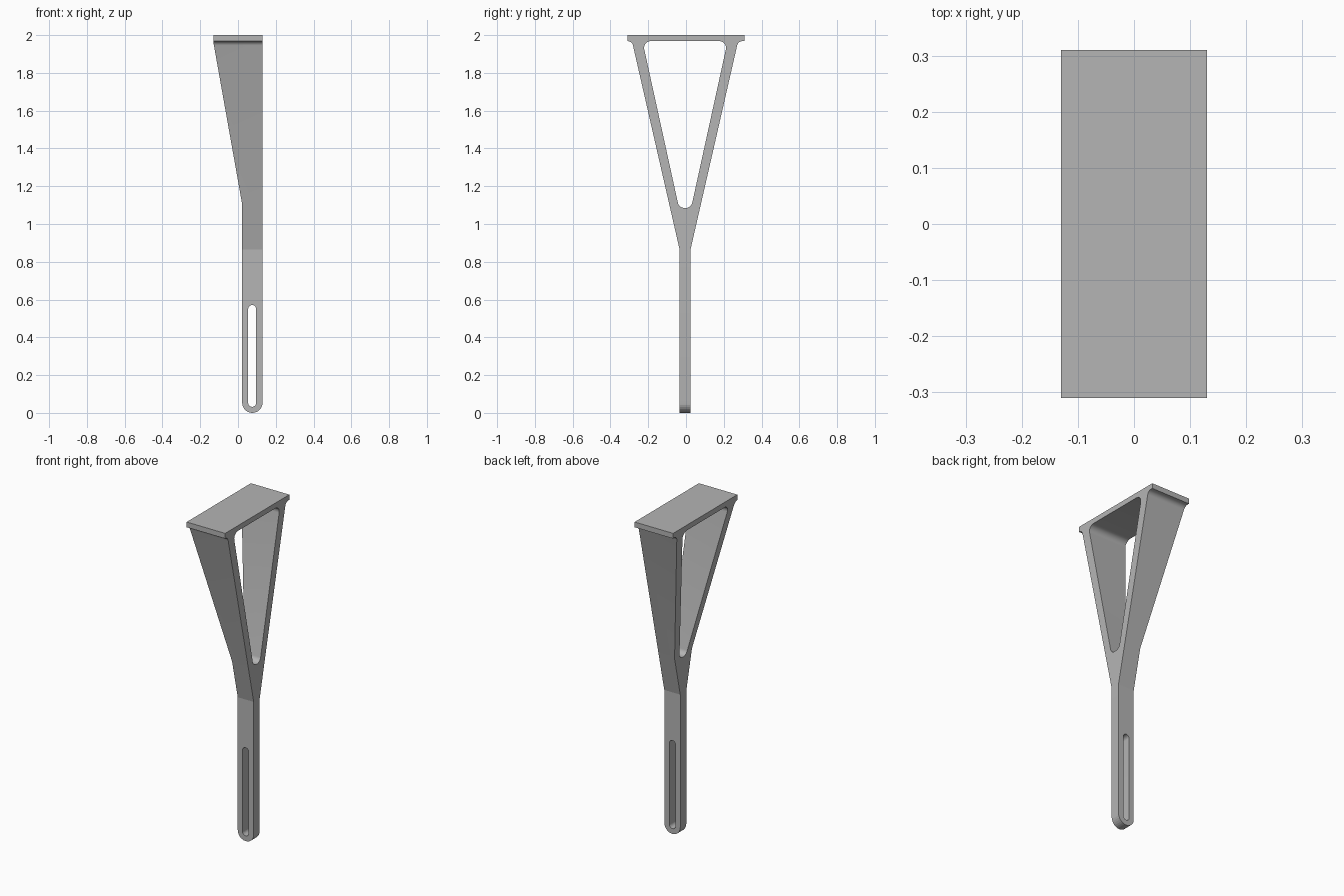
import bpy, bmesh, math
from mathutils import Vector

if "Cube" in bpy.data.objects:
    bpy.data.objects.remove(bpy.data.objects["Cube"], do_unlink=True)

grey = bpy.data.materials.new("plain grey")
grey.use_nodes = True
colour = (0.46, 0.46, 0.46, 1)
grey.diffuse_color = colour
grey.node_tree.nodes["Principled BSDF"].inputs["Base Color"].default_value = colour


def rounded(corners, steps=10):
    """Outline from (a, b, radius) corners, each rounded by a tangent arc."""
    out = []
    for i, (a, b, r) in enumerate(corners):
        p = Vector((a, b))
        if r == 0:
            out.append(p)
            continue
        u = (Vector(corners[i - 1][:2]) - p).normalized()
        v = (Vector(corners[(i + 1) % len(corners)][:2]) - p).normalized()
        half = u.angle(v) / 2
        centre = p + (u + v).normalized() * r / math.sin(half)
        start = p + u * r / math.tan(half) - centre
        end = p + v * r / math.tan(half) - centre
        sweep = math.pi - 2 * half
        for k in range(steps + 1):
            t = k / steps
            arc = start * math.sin((1 - t) * sweep) + end * math.sin(t * sweep)
            out.append(centre + arc / math.sin(sweep))
    return out


def slot(x, low, high, r, steps=14):
    """Upright outline with two semicircular ends."""
    pts = []
    for z, first in ((high, 0), (low, math.pi)):
        for k in range(steps + 1):
            a = first + math.pi * k / steps
            pts.append(Vector((x + r * math.cos(a), z + r * math.sin(a))))
    return pts


def prism(name, outline, axis, depth):
    """Extrude an outline along x (side outline) or y (front outline)."""
    bm = bmesh.new()

    def place(p, d):
        return (d, p.x, p.y) if axis == "x" else (p.x, d, p.y)
    face = bm.faces.new([bm.verts.new(place(p, -depth)) for p in outline])
    ext = bmesh.ops.extrude_face_region(bm, geom=[face])
    shift = Vector((2 * depth, 0, 0) if axis == "x" else (0, 2 * depth, 0))
    moved = [g for g in ext["geom"] if isinstance(g, bmesh.types.BMVert)]
    bmesh.ops.translate(bm, verts=moved, vec=shift)
    bmesh.ops.recalc_face_normals(bm, faces=bm.faces)
    mesh = bpy.data.meshes.new(name)
    bm.to_mesh(mesh)
    bm.free()
    mesh.materials.append(grey)
    obj = bpy.data.objects.new(name, mesh)
    bpy.context.collection.objects.link(obj)
    return obj


def combine(target, cutter, operation):
    cutter.hide_render = True
    mod = target.modifiers.new(operation, "BOOLEAN")
    mod.operation, mod.object, mod.solver = operation, cutter, "EXACT"
    bpy.context.view_layer.objects.active = target
    bpy.ops.object.modifier_apply(modifier=mod.name)
    bpy.data.objects.remove(cutter, do_unlink=True)


# Side outline: stem, spreading arms and top plate
mid, under, edge = -0.005, 1.968, 0.31
stem, arm, fillet = 0.029, 0.281, 0.029
side = [(mid - stem, -0.05, 0), (mid + stem, -0.05, 0),
        (mid + stem, 0.865, 0), (mid + arm, under, fillet),
        (edge, under, 0), (edge, 2, 0), (-edge, 2, 0), (-edge, under, 0),
        (mid - arm, under, fillet), (mid - stem, 0.865, 0)]
bracket = prism("forked_bracket", rounded(side), "x", 0.3)

# Rounded opening between the arms
hole = [(mid + s * w, z, 0.035) for s, w, z in
        ((-1, 0.032, 1.085), (1, 0.032, 1.085), (1, 0.2255, under), (-1, 0.2255, under))]
combine(bracket, prism("arm_opening", rounded(hole), "x", 0.5), "DIFFERENCE")

# Front outline: straight edge, tapered edge and round foot
foot = slot(0.076, 0.054, 1, 0.054)
foot = [p for p in foot if p.y < 0.06]
front = [Vector(p) for p in ((0.13, 2.05), (-0.13, 2.05), (-0.13, 1.96), (0.022, 1.105))] + foot
combine(bracket, prism("front_outline", front, "y", 0.5), "INTERSECT")

# Long slot through the stem
combine(bracket, prism("stem_slot", slot(0.075, 0.053, 0.55, 0.021), "y", 0.5), "DIFFERENCE")

bpy.ops.object.select_all(action="DESELECT")
bracket.select_set(True)
bpy.context.view_layer.objects.active = bracket
bpy.ops.object.shade_smooth_by_angle(angle=math.radians(11))
